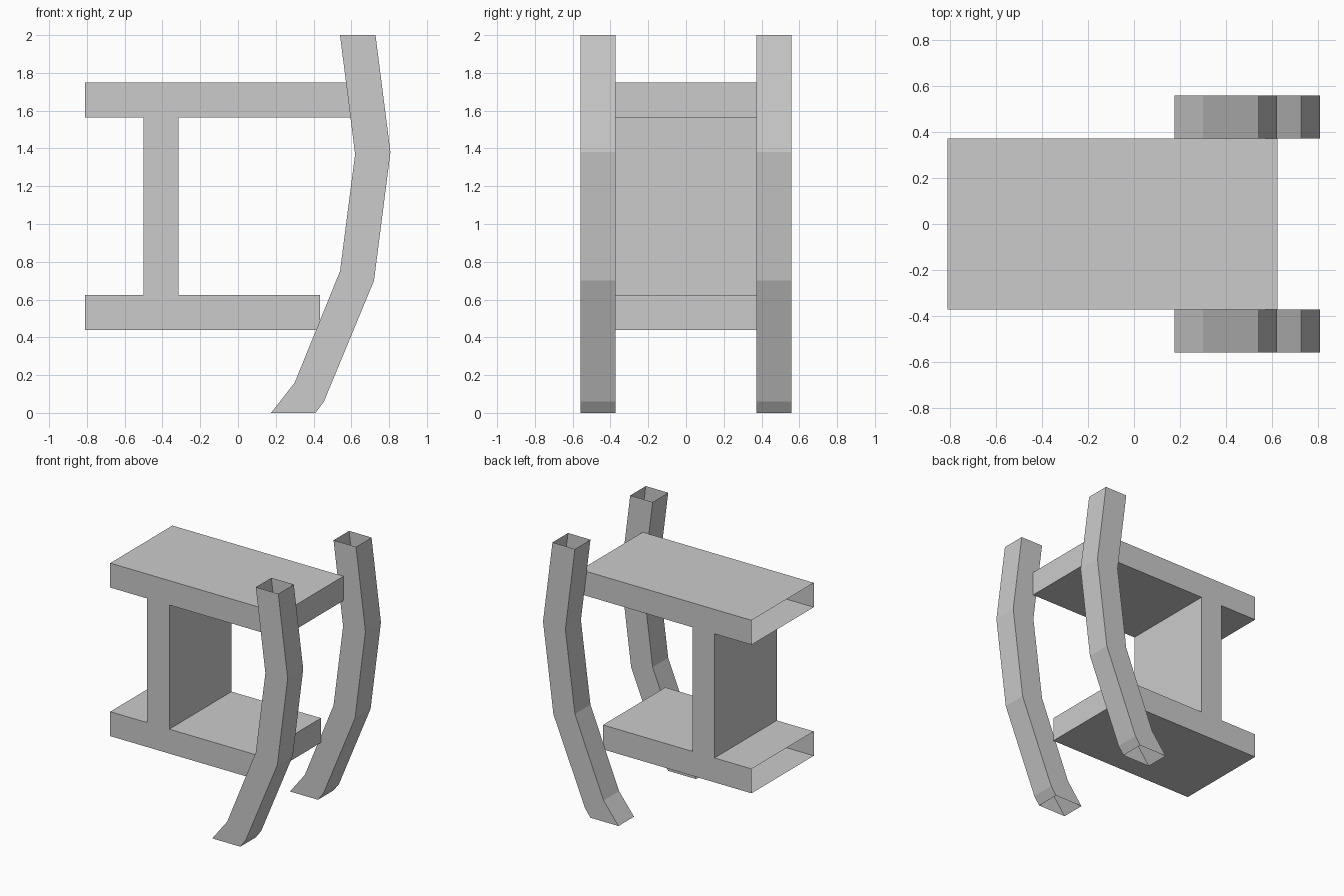
import bpy
import bmesh

if "Cube" in bpy.data.objects:
    bpy.data.objects.remove(bpy.data.objects["Cube"])


def make_object(name, bm):
    bmesh.ops.recalc_face_normals(bm, faces=bm.faces)
    mesh = bpy.data.meshes.new(name)
    bm.to_mesh(mesh)
    bm.free()
    obj = bpy.data.objects.new(name, mesh)
    bpy.context.collection.objects.link(obj)
    return obj


def extrude_profile(name, profile, y0, y1, open_edges):
    """Extrude an (x, z) outline along y, leaving the listed edges open."""
    bm = bmesh.new()
    front = [bm.verts.new((x, y0, z)) for x, z in profile]
    back = [bm.verts.new((x, y1, z)) for x, z in profile]
    bm.faces.new(front)
    bm.faces.new(back[::-1])
    n = len(profile)
    for i in range(n):
        if i not in open_edges:
            j = (i + 1) % n
            bm.faces.new((front[i], back[i], back[j], front[j]))
    return make_object(name, bm)


# Body: hollow seat, web and base in one outline, open at the -x plate ends
body_profile = [
    (-0.81, 0.44), (0.435, 0.44), (0.435, 0.625), (-0.315, 0.625),
    (-0.315, 1.565), (0.623, 1.565), (0.623, 1.75), (-0.81, 1.75),
    (-0.81, 1.565), (-0.5, 1.565), (-0.5, 0.625), (-0.81, 0.625),
]
extrude_profile("body_frame", body_profile, -0.372, 0.372, {7, 11})

# Bent square tube legs: (inner x, z), (outer x, z) at each bend
leg_rings = [
    ((0.175, 0.0), (0.41, 0.0)),
    ((0.30, 0.16), (0.455, 0.06)),
    ((0.54, 0.75), (0.72, 0.70)),
    ((0.62, 1.37), (0.807, 1.38)),
    ((0.54, 2.0), (0.728, 2.0)),
]


def make_leg(name, side):
    # Tube walls only: both ends are open
    bm = bmesh.new()
    rings = []
    for (xa, za), (xb, zb) in leg_rings:
        corners = [(xa, 0.372, za), (xb, 0.372, zb), (xb, 0.558, zb), (xa, 0.558, za)]
        rings.append([bm.verts.new((x, y * side, z)) for x, y, z in corners])
    for low, high in zip(rings, rings[1:]):
        for i in range(4):
            j = (i + 1) % 4
            bm.faces.new((low[i], low[j], high[j], high[i]))
    return make_object(name, bm)


make_leg("front_leg", -1)
make_leg("back_leg", 1)
